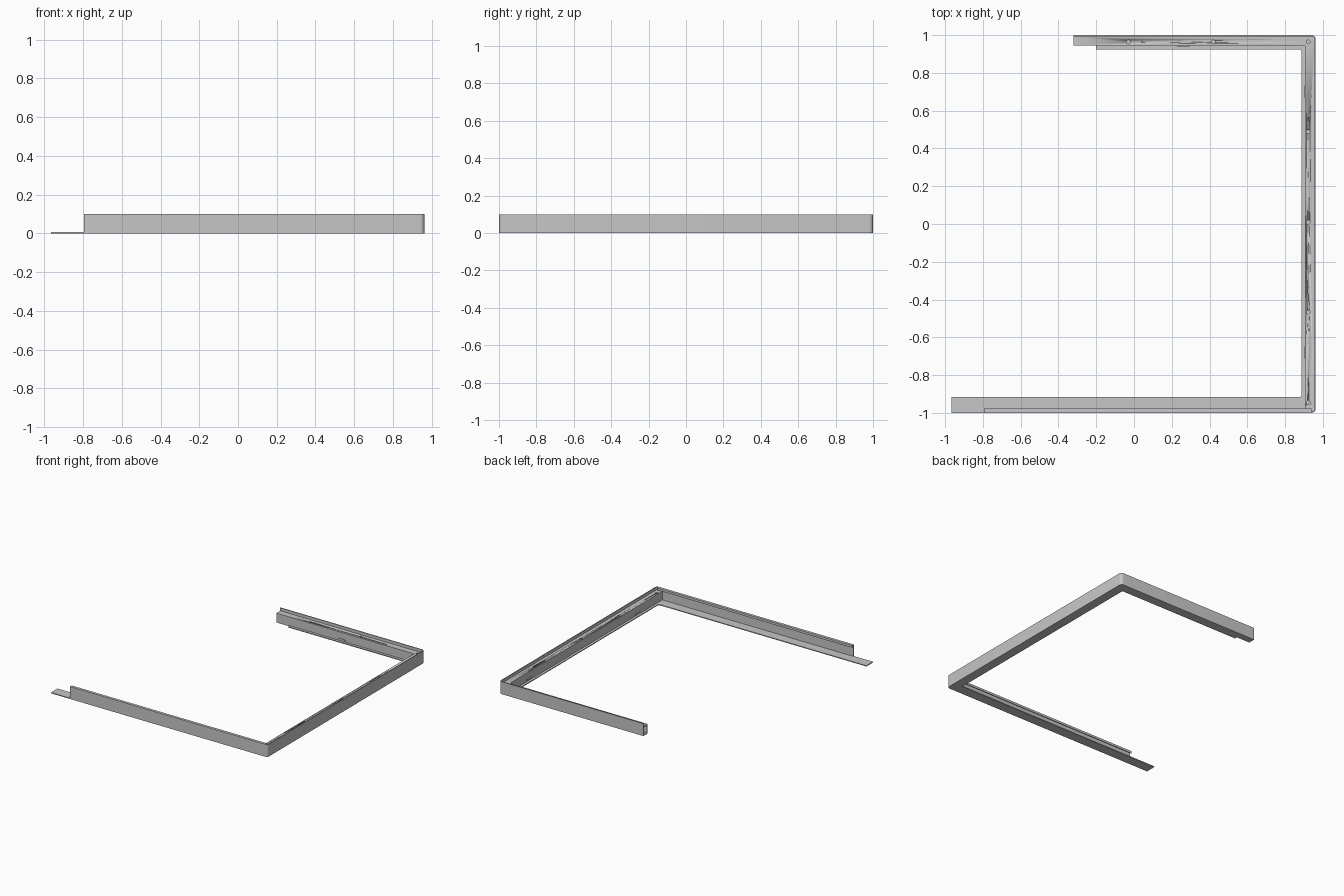
import bpy, bmesh
from math import sin, cos, pi
from mathutils import Vector

cube = bpy.data.objects.get("Cube")
if cube:
    bpy.data.objects.remove(cube, do_unlink=True)

grey = bpy.data.materials.new("metal_grey")
grey.use_nodes = True
colour = (0.57, 0.57, 0.57, 1)
grey.diffuse_color = colour
grey.node_tree.nodes["Principled BSDF"].inputs["Base Color"].default_value = colour

# Outer limits and sheet thickness
RIGHT, BACK, FRONT = 0.962, 1.0, -1.0
BACK_END, FRONT_END, WALL_END = -0.32, -0.965, -0.795
T, HEIGHT, LEDGE = 0.007, 0.1, 0.076
R = 0.022


def rounded(points, steps=6):
    """Outline with a quarter-circle corner wherever a point carries a radius."""
    out = []
    for i, (x, y, r) in enumerate(points):
        p = Vector((x, y))
        if r <= 0:
            out.append(p)
            continue
        a = (Vector(points[i - 1][:2]) - p).normalized() * r
        b = (Vector(points[(i + 1) % len(points)][:2]) - p).normalized() * r
        for k in range(steps + 1):
            t = pi / 2 * k / steps
            out.append(p + a * (1 - sin(t)) + b * (1 - cos(t)))
    return out


def prism(name, points, z0, z1):
    """Flat outline raised from z0 to z1."""
    bm = bmesh.new()
    face = bm.faces.new([bm.verts.new((p.x, p.y, z0)) for p in rounded(points)])
    top = bmesh.ops.extrude_face_region(bm, geom=[face], use_keep_orig=True)["geom"]
    verts = [v for v in top if isinstance(v, bmesh.types.BMVert)]
    bmesh.ops.translate(bm, verts=verts, vec=(0, 0, z1 - z0))
    bmesh.ops.remove_doubles(bm, verts=bm.verts, dist=0.0001)
    bmesh.ops.recalc_face_normals(bm, faces=bm.faces)
    mesh = bpy.data.meshes.new(name)
    bm.to_mesh(mesh)
    bm.free()
    mesh.materials.append(grey)
    obj = bpy.data.objects.new(name, mesh)
    bpy.context.collection.objects.link(obj)
    bpy.ops.object.select_all(action='DESELECT')
    obj.select_set(True)
    bpy.context.view_layer.objects.active = obj
    bpy.ops.object.shade_smooth_by_angle()
    return obj


def box(name, x0, x1, y0, y1, z0, z1, r=0):
    return prism(name, [(x0, y0, r), (x1, y0, r), (x1, y1, r), (x0, y1, r)], z0, z1)


def corner_strip(name, d0, d1, r0, r1, front, z0, z1):
    """Strip along the back and side arms, between two inward offsets."""
    return prism(name, [
        (BACK_END, BACK - d0, 0), (RIGHT - d0, BACK - d0, r0), (RIGHT - d0, front, 0),
        (RIGHT - d1, front, 0), (RIGHT - d1, BACK - d1, r1), (BACK_END, BACK - d1, 0)], z0, z1)


# Bottom flange, wider than the channel and stepped at the back end
prism("bottom_flange", [
    (BACK_END, BACK, 0), (RIGHT, BACK, R), (RIGHT, FRONT, R), (FRONT_END, FRONT, 0),
    (FRONT_END, -0.917, 0), (0.887, -0.917, 0.012), (0.887, 0.924, 0.012),
    (-0.2, 0.924, 0), (-0.2, 0.945, 0), (BACK_END, 0.945, 0)], 0, T)

# Upright outer wall around all three arms
prism("outer_wall", [
    (BACK_END, BACK, 0), (RIGHT, BACK, R), (RIGHT, FRONT, R), (WALL_END, FRONT, 0),
    (WALL_END, FRONT + T, 0), (RIGHT - T, FRONT + T, R - T),
    (RIGHT - T, BACK - T, R - T), (BACK_END, BACK - T, 0)], T, HEIGHT)

# Recessed ledge and the inner wall that carries it
ledge = corner_strip("ledge", T, 0.056, R - T, 0.006, FRONT + T, LEDGE - T, LEDGE)
corner_strip("inner_wall", 0.05, 0.056, 0.004, 0.006, FRONT + T, T, LEDGE - T)

# Folded lip along the top of the front wall
box("front_lip", WALL_END, RIGHT - R, FRONT + T, FRONT + 0.022, HEIGHT - T, HEIGHT)
box("front_lip_return", WALL_END, RIGHT - R, FRONT + 0.018, FRONT + 0.022,
    HEIGHT - 0.018, HEIGHT - T)

# Screw holes through the ledge
holes = [(x, 0.964) for x in (-0.03, 0.42, 0.922)]
holes += [(0.922, y) for y in (0.488, 0.01, -0.467, -0.945)]
for x, y in holes:
    s = 0.01
    cutter = box("hole_cutter", x - s, x + s, y - s, y + s, LEDGE - 0.03, LEDGE + 0.03, s)
    cutter.hide_render = True
    cut = ledge.modifiers.new("hole", 'BOOLEAN')
    cut.operation = 'DIFFERENCE'
    cut.solver = 'EXACT'
    cut.object = cutter
    bpy.context.view_layer.objects.active = ledge
    bpy.ops.object.modifier_apply(modifier=cut.name)
    bpy.data.objects.remove(cutter, do_unlink=True)

# Small tabs on the inner wall
box("back_tab", 0.23, 0.295, 0.940, 0.945, 0.012, 0.024)
for y in (0.7, -0.68):
    box("side_tab", 0.902, 0.906, y - 0.032, y + 0.032, 0.012, 0.024)
